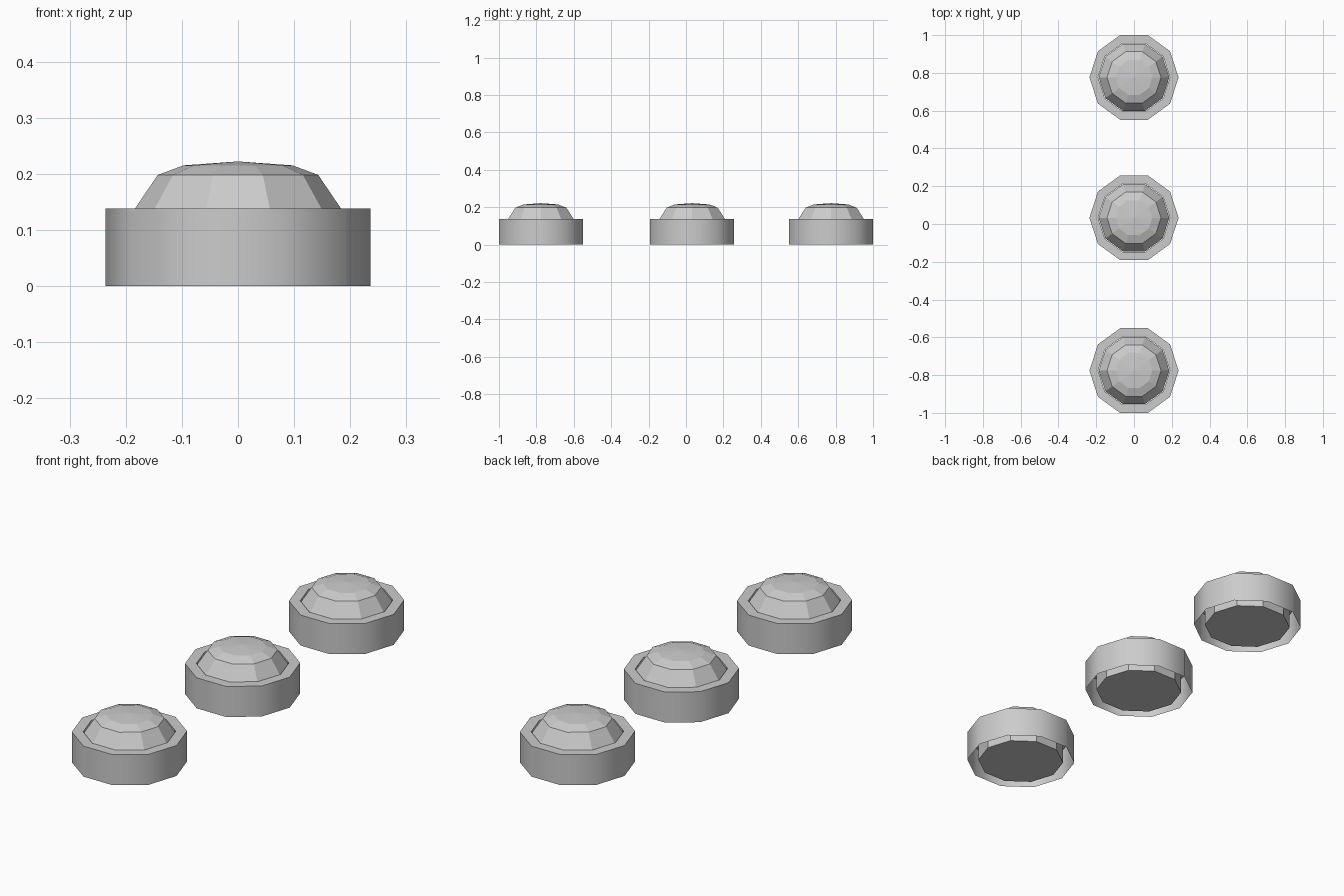
import bpy, bmesh, math

cube = bpy.data.objects.get("Cube")
if cube:
    bpy.data.objects.remove(cube, do_unlink=True)

SIDES = 10

grey = bpy.data.materials.new("light grey")
grey.use_nodes = True
grey.diffuse_color = (0.6, 0.6, 0.6, 1)
grey.node_tree.nodes["Principled BSDF"].inputs["Base Color"].default_value = (0.6, 0.6, 0.6, 1)


def lathe(name, profile, y, smooth_angle=None):
    """Spin (radius, height) points round z; zero-radius points become a pole."""
    bm = bmesh.new()
    rings = []
    for r, z in profile:
        count = SIDES if r > 0 else 1
        rings.append([bm.verts.new((r * math.cos(math.tau * i / SIDES),
                                    r * math.sin(math.tau * i / SIDES), z))
                      for i in range(count)])
    for low, high in zip(rings, rings[1:]):
        for i in range(SIDES):
            j = (i + 1) % SIDES
            quad = [low[i], low[j]]
            quad += [high[j], high[i]] if len(high) > 1 else [high[0]]
            bm.faces.new(quad)
    if name.endswith("button"):
        bm.faces.new(list(reversed(rings[0])))    # closed underside
    mesh = bpy.data.meshes.new(name)
    bm.to_mesh(mesh)
    bm.free()
    mesh.materials.append(grey)
    obj = bpy.data.objects.new(name, mesh)
    obj.location.y = y
    bpy.context.collection.objects.link(obj)
    if smooth_angle:
        bpy.ops.object.select_all(action="DESELECT")
        obj.select_set(True)
        bpy.context.view_layer.objects.active = obj
        bpy.ops.object.shade_smooth_by_angle(angle=math.radians(smooth_angle))


# Collar: outer wall, flat rim and inner wall, open underneath
collar = [(0.236, 0), (0.236, 0.138), (0.19, 0.138), (0.19, 0.115)]
# Domed button: straight body below the rim, faceted dome above
button = [(0.187, 0), (0.187, 0.133), (0.143, 0.198), (0.097, 0.215), (0, 0.222)]

for place, y in (("front", -0.776), ("middle", 0.033), ("back", 0.776)):
    lathe(place + "_collar", collar, y, smooth_angle=45)
    lathe(place + "_button", button, y)
